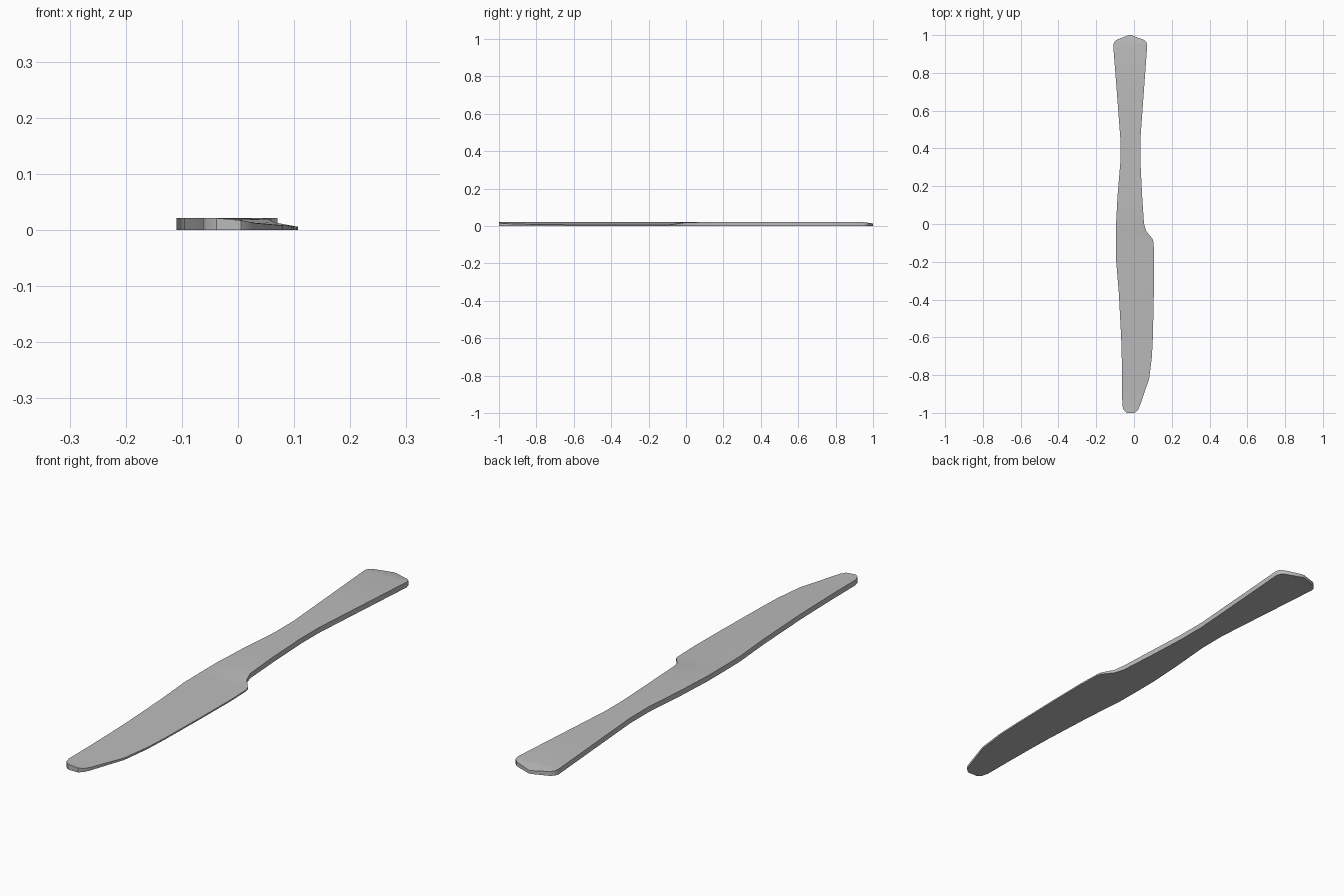
import bpy, bmesh

steel = bpy.data.materials.new("steel grey")
steel.diffuse_color = (0.5, 0.5, 0.5, 1)

# Stations along the knife: y, left x, right x, top z at left, top z at right
stations = [
    (1.00, -0.027, -0.015, 0.013, 0.013),
    (0.975, -0.092, 0.052, 0.017, 0.017),
    (0.962, -0.106, 0.066, 0.019, 0.019),
    (0.945, -0.11, 0.07, 0.021, 0.021),
    (0.70, -0.091, 0.052, 0.021, 0.021),
    (0.45, -0.072, 0.034, 0.021, 0.021),
    (0.33, -0.072, 0.034, 0.021, 0.021),
    (0.15, -0.087, 0.043, 0.021, 0.021),
    (0.00, -0.095, 0.053, 0.021, 0.019),
    (-0.04, -0.095, 0.066, 0.021, 0.013),
    (-0.08, -0.095, 0.099, 0.021, 0.007),
    (-0.10, -0.095, 0.104, 0.021, 0.006),
    (-0.20, -0.094, 0.107, 0.021, 0.006),
    (-0.37, -0.08, 0.105, 0.021, 0.006),
    (-0.60, -0.068, 0.100, 0.021, 0.006),
    (-0.70, -0.065, 0.095, 0.021, 0.007),
    (-0.82, -0.063, 0.080, 0.021, 0.008),
    (-0.96, -0.062, 0.032, 0.021, 0.012),
    (-0.985, -0.055, 0.021, 0.021, 0.014),
    (-1.00, -0.038, 0.005, 0.021, 0.017),
]

# Loft a closed section (flat underside, sloping top) through the stations
bm = bmesh.new()
rings = []
for y, left, right, z_left, z_right in stations:
    mid = (left + right) / 2
    section = [(left, 0), (right, 0), (right, z_right),
               (mid, (z_left + z_right) / 2), (left, z_left)]
    rings.append([bm.verts.new((x, y, z)) for x, z in section])
for a, b in zip(rings, rings[1:]):
    for i in range(5):
        j = (i + 1) % 5
        bm.faces.new((a[i], a[j], b[j], b[i]))
bm.faces.new(rings[0])
bm.faces.new(rings[-1])
bmesh.ops.recalc_face_normals(bm, faces=bm.faces)

mesh = bpy.data.meshes.new("table_knife")
bm.to_mesh(mesh)
bm.free()
mesh.materials.append(steel)
knife = bpy.data.objects.new("table_knife", mesh)
bpy.context.collection.objects.link(knife)

# Smooth sides with crisp rims
bpy.context.view_layer.objects.active = knife
knife.select_set(True)
bpy.ops.object.shade_smooth_by_angle(angle=0.7)
